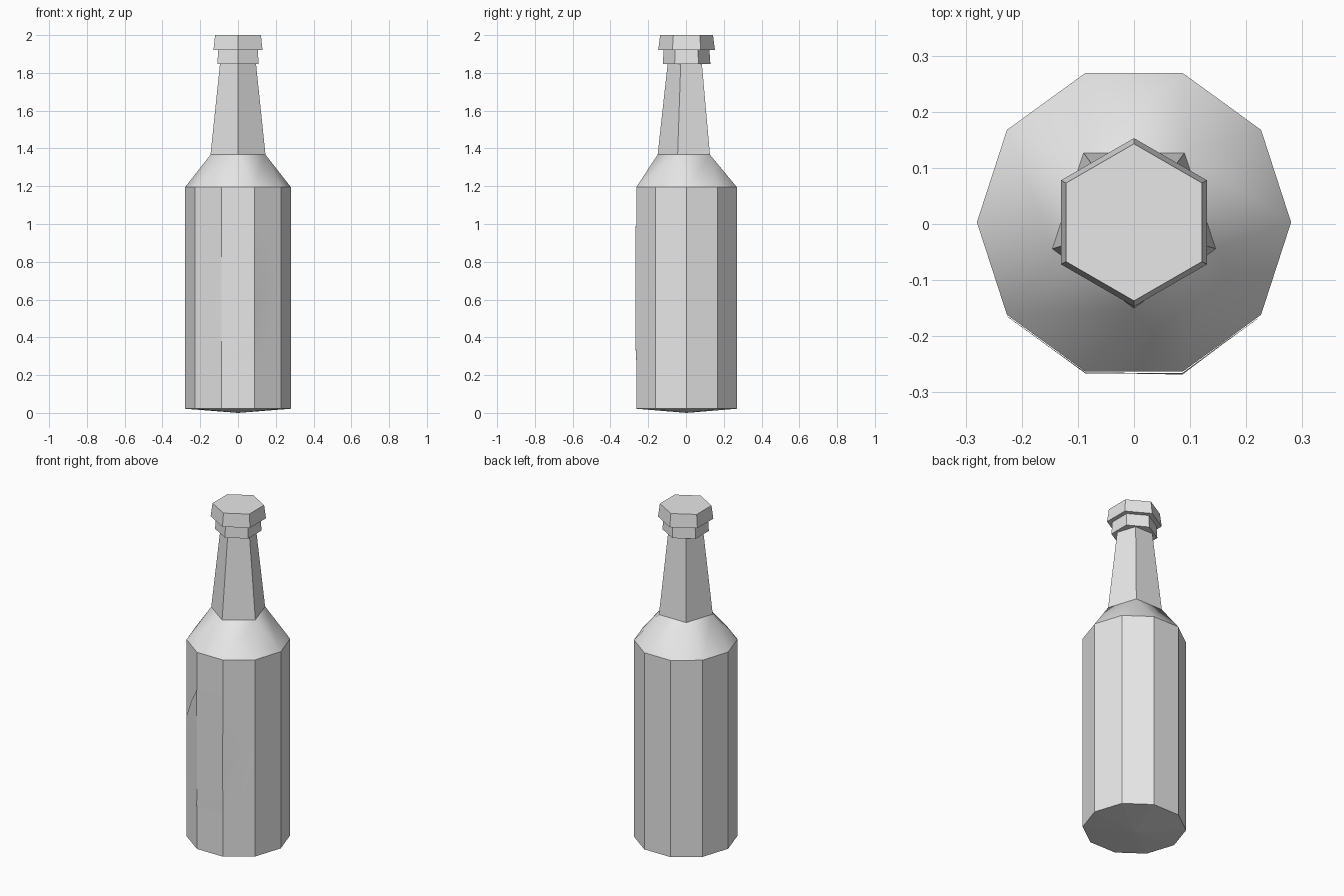
import bpy
from math import cos, sin, radians

CY = 0.003  # shared axis of the bottle

cube = bpy.data.objects.get("Cube")
if cube:
    bpy.data.objects.remove(cube, do_unlink=True)

grey = bpy.data.materials.new("plain grey")
grey.use_nodes = True
grey.diffuse_color = (0.8, 0.8, 0.8, 1)
grey.node_tree.nodes["Principled BSDF"].inputs["Base Color"].default_value = (0.8, 0.8, 0.8, 1)


def add_part(name, verts, faces, smooth=False):
    mesh = bpy.data.meshes.new(name)
    mesh.from_pydata(verts, [], faces)
    mesh.materials.append(grey)
    for p in mesh.polygons:
        p.use_smooth = smooth
    mesh.update()
    obj = bpy.data.objects.new(name, mesh)
    bpy.context.collection.objects.link(obj)
    return obj


def ring(n, r, z, start):
    angles = [radians(start + 360 * i / n) for i in range(n)]
    return [(r * cos(a), CY + r * sin(a), z) for a in angles]


def frustum(name, n, r0, z0, r1, z1, start, tip=None):
    """Closed prism or taper; tip replaces the flat floor with a point."""
    verts = ring(n, r0, z0, start) + ring(n, r1, z1, start)
    faces = [(i, (i + 1) % n, n + (i + 1) % n, n + i) for i in range(n)]
    faces.append(tuple(range(n, 2 * n)))
    if tip is None:
        faces.append(tuple(reversed(range(n))))
    else:
        verts.append((0, CY, tip))
        faces += [((i + 1) % n, i, 2 * n) for i in range(n)]
    return add_part(name, verts, faces)


# Ten-sided body with a shallow pointed base
frustum("body", 10, 0.28, 0.022, 0.28, 1.195, -108, tip=0.0)

# Smooth shoulder from the ten-sided body to the five-sided neck
verts = ring(10, 0.28, 1.195, -108) + ring(5, 0.153, 1.367, -90)
faces = []
for i in range(5):
    a, b, c = 2 * i, 2 * i + 1, (2 * i + 2) % 10
    faces.append((a, b, 10 + i))
    faces.append((b, c, 10 + (i + 1) % 5, 10 + i))
add_part("shoulder", verts, faces, smooth=True)

# Five-sided neck, then six-sided collar and cap
frustum("neck", 5, 0.153, 1.367, 0.1, 1.85, -90)
frustum("collar", 6, 0.126, 1.848, 0.121, 1.922, -90)
frustum("cap", 6, 0.15, 1.922, 0.14, 2.0, -90)


# Thin oval label creased around the three front faces of the body
def front_y(x):
    corner, flat = 0.28 * cos(radians(72)), 0.28 * sin(radians(72))
    slope = (flat - 0.28 * sin(radians(36))) / (0.28 * cos(radians(36)) - corner)
    return CY - flat + max(0, abs(x) - corner) * slope


# Columns: x, low z, crease z, high z, crease lift
columns = [(-0.225, 0.37, 0.55, 0.74, 0.002), (-0.15, 0.32, 0.58, 0.88, 0.003),
           (-0.0865, 0.28, 0.62, 0.97, 0.001), (0.0865, 0.285, 0.49, 0.99, 0.005),
           (0.16, 0.34, 0.66, 0.86, 0.001), (0.22, 0.45, 0.62, 0.76, 0.003)]
verts, faces = [], []
for x, low, mid, high, lift in columns:
    for z, off in ((low, 0.002), (mid, lift), (high, 0.003)):
        verts.append((x, front_y(x) - off, z))
for c in range(len(columns) - 1):
    a, b = 3 * c, 3 * c + 3
    for k in range(2):
        faces.append((a + k, b + k, b + k + 1))
        faces.append((a + k, b + k + 1, a + k + 1))
add_part("label", verts, faces, smooth=True)
bpy.context.view_layer.objects.active = bpy.data.objects["label"]
bpy.data.objects["label"].select_set(True)
bpy.ops.object.shade_smooth_by_angle(angle=radians(30))
